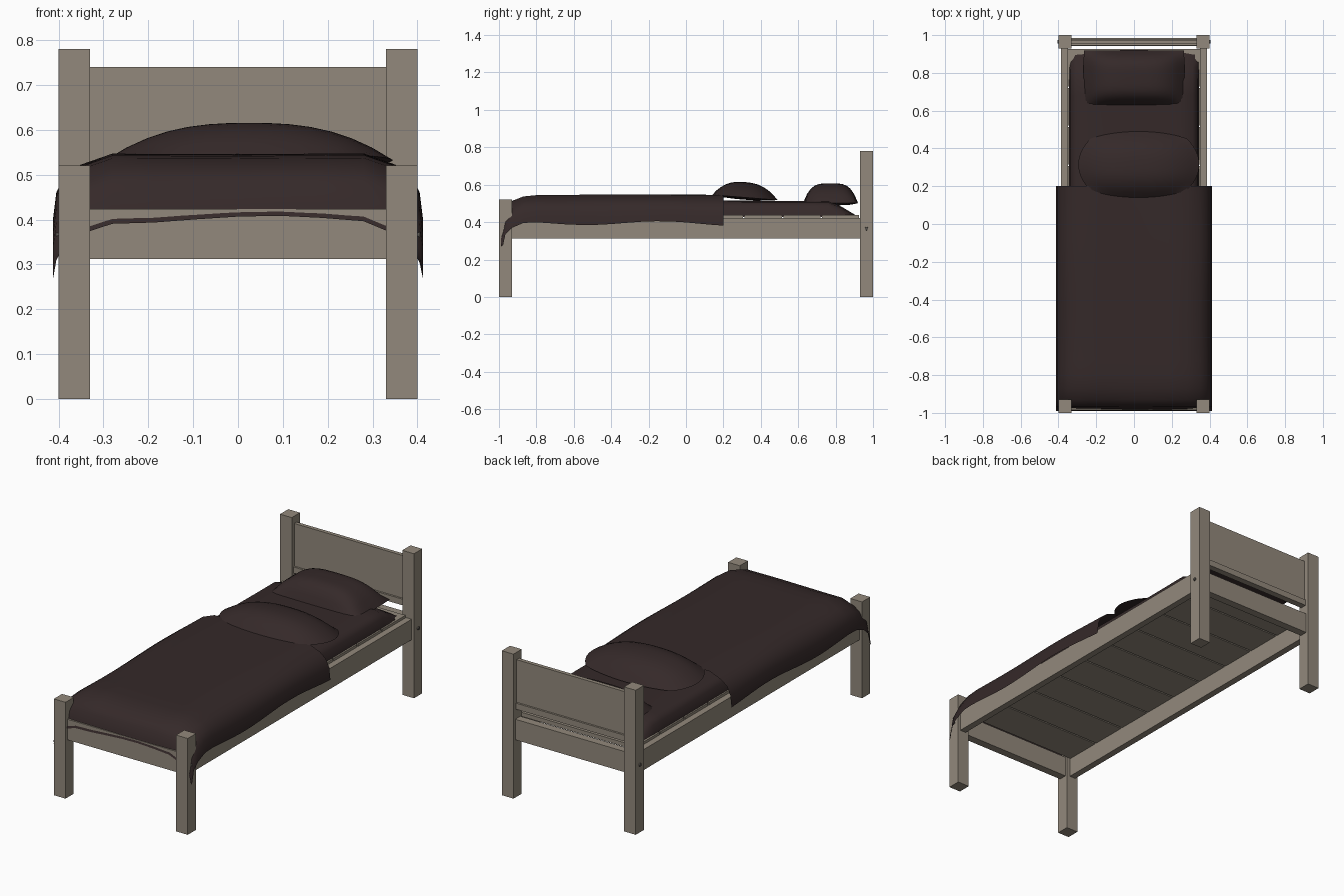
import bpy, bmesh, math

if "Cube" in bpy.data.objects:
    bpy.data.objects.remove(bpy.data.objects["Cube"])


def material(name, rgb):
    m = bpy.data.materials.new(name)
    m.diffuse_color = (*rgb, 1)
    m.use_nodes = True
    m.node_tree.nodes["Principled BSDF"].inputs["Base Color"].default_value = m.diffuse_color
    return m


WOOD = material("weathered wood", (0.29, 0.25, 0.20))
CLOTH = material("dark brown cloth", (0.035, 0.022, 0.022))
METAL = material("bolt grey", (0.10, 0.09, 0.08))


def finish(name, bm, mat, smooth=None):
    bmesh.ops.recalc_face_normals(bm, faces=bm.faces)
    me = bpy.data.meshes.new(name)
    bm.to_mesh(me)
    bm.free()
    me.materials.append(mat)
    ob = bpy.data.objects.new(name, me)
    bpy.context.collection.objects.link(ob)
    if smooth:
        bpy.context.view_layer.objects.active = ob
        ob.select_set(True)
        bpy.ops.object.shade_smooth_by_angle(angle=math.radians(smooth))
        ob.select_set(False)
    return ob


def box(name, x, y, z, mat=WOOD):
    bm = bmesh.new()
    bmesh.ops.create_cube(bm, size=1)
    for v in bm.verts:
        v.co = [(a + b) / 2 + c * (b - a) for c, (a, b) in zip(v.co, (x, y, z))]
    return finish(name, bm, mat)


def grid_faces(bm, rows):
    for r0, r1 in zip(rows, rows[1:]):
        for a, b, c, d in zip(r0, r0[1:], r1[1:], r1):
            bm.faces.new((a, b, c, d))


def refine(knots, step):
    """Split (position, drop) knots into steps no longer than step."""
    out = []
    for (p, d), (q, e) in zip(knots, knots[1:]):
        n = max(1, math.ceil(abs(q - p) / step))
        out += [(p + (q - p) * i / n, d + (e - d) * i / n) for i in range(n)]
    return out + [knots[-1]]


def drape(name, half, length, top, floor, wave):
    """Cloth sheet falling over its sides and ends by summed drops."""
    half = refine(half, 0.1)
    cols = [(-p, d) for p, d in reversed(half[1:])] + half
    bm = bmesh.new()
    rows = []
    for y, dy in refine(length, 0.08):
        row = []
        for x, dx in cols:
            fold = wave * (math.sin(9 * x + 1) * dy + math.sin(8 * y + 2.6) * dx)
            ripple = 0.003 * math.sin(4 * y + 1.5 * x - 1)
            row.append(bm.verts.new((x, y, max(floor, top - dx - dy + fold - ripple))))
        rows.append(row)
    grid_faces(bm, rows)
    return finish(name, bm, CLOTH, 50)


def pillow(name, centre, half, base, tilt, height, roundness, powers, n=14):
    """Closed cushion: a domed upper skin and a shallow lower skin."""
    bm = bmesh.new()
    for side in (1, -1):
        rows = []
        for j in range(n + 1):
            row = []
            for i in range(n + 1):
                u, v = 2 * i / n - 1, 2 * j / n - 1
                px = u * math.sqrt(1 - roundness * v * v / 2)
                py = v * math.sqrt(1 - roundness * u * u / 2)
                dome = (1 - abs(u) ** powers[0]) * (1 - abs(v) ** powers[1])
                z = base - tilt * py + (height if side > 0 else -0.012) * dome
                row.append(bm.verts.new((centre[0] + half[0] * px,
                                         centre[1] + half[1] * py, z)))
            rows.append(row)
        grid_faces(bm, rows)
    bmesh.ops.remove_doubles(bm, verts=bm.verts, dist=1e-5)
    return finish(name, bm, CLOTH, 50)


# Posts, side rails and bolts
for s, side in ((-1, "left"), (1, "right")):
    span = sorted((s * 0.33, s * 0.40))
    box(f"foot_post_{side}", span, (-1, -0.93), (0, 0.52))
    box(f"head_post_{side}", span, (0.93, 1), (0, 0.78))
    box(f"side_rail_{side}", sorted((s * 0.35, s * 0.386)), (-0.935, 0.935), (0.312, 0.423))
    for y, end in ((-0.965, "foot"), (0.965, "head")):
        bm = bmesh.new()
        bmesh.ops.create_cone(bm, cap_ends=True, segments=12, radius1=0.01,
                              radius2=0.008, depth=0.012)
        for v in bm.verts:
            a, b, c = v.co
            v.co = (s * (0.40 + c), y + a, 0.365 + b)
        finish(f"bolt_{end}_{side}", bm, METAL, 30)

# End rails and headboard
box("foot_rail", (-0.335, 0.335), (-0.985, -0.942), (0.312, 0.423))
box("head_rail", (-0.335, 0.335), (0.942, 0.985), (0.312, 0.423))
box("headboard_panel", (-0.335, 0.335), (0.952, 0.973), (0.51, 0.74))
box("headboard_strip", (-0.335, 0.335), (0.945, 0.98), (0.475, 0.508))

# Bed slats
PITCH = 1.86 / 9
for i in range(9):
    y = -0.93 + i * PITCH
    box(f"slat_{i + 1}", (-0.352, 0.352), (y + 0.004, y + PITCH - 0.004), (0.415, 0.437))

# Mattress with soft edges
drape("mattress", [(0, 0), (0.24, 0), (0.31, 0.008), (0.335, 0.03), (0.345, 0.085)],
      [(-0.93, 0.08), (-0.9, 0.02), (-0.8, 0), (0.76, 0), (0.83, 0.03), (0.92, 0.085)],
      0.515, 0.425, 0)

# Blanket hanging over both sides and the foot end
drape("blanket", [(0, 0), (0.28, -0.002), (0.35, 0.024), (0.385, 0.05), (0.405, 0.09), (0.412, 0.15)],
      [(0.2, 0.002), (0, 0.002), (-0.8, 0), (-0.87, 0.006), (-0.93, 0.03), (-0.965, 0.06),
       (-0.978, 0.115), (-0.989, 0.143)],
      0.544, 0.27, 0.07)

# Pillows
pillow("back_pillow", (0, 0.773), (0.268, 0.147), 0.502, 0, 0.105, 0.05, (3.5, 4))
pillow("front_pillow", (0.025, 0.315), (0.32, 0.175), 0.532, 0.014, 0.082, 0.75, (2.6, 2.6))
